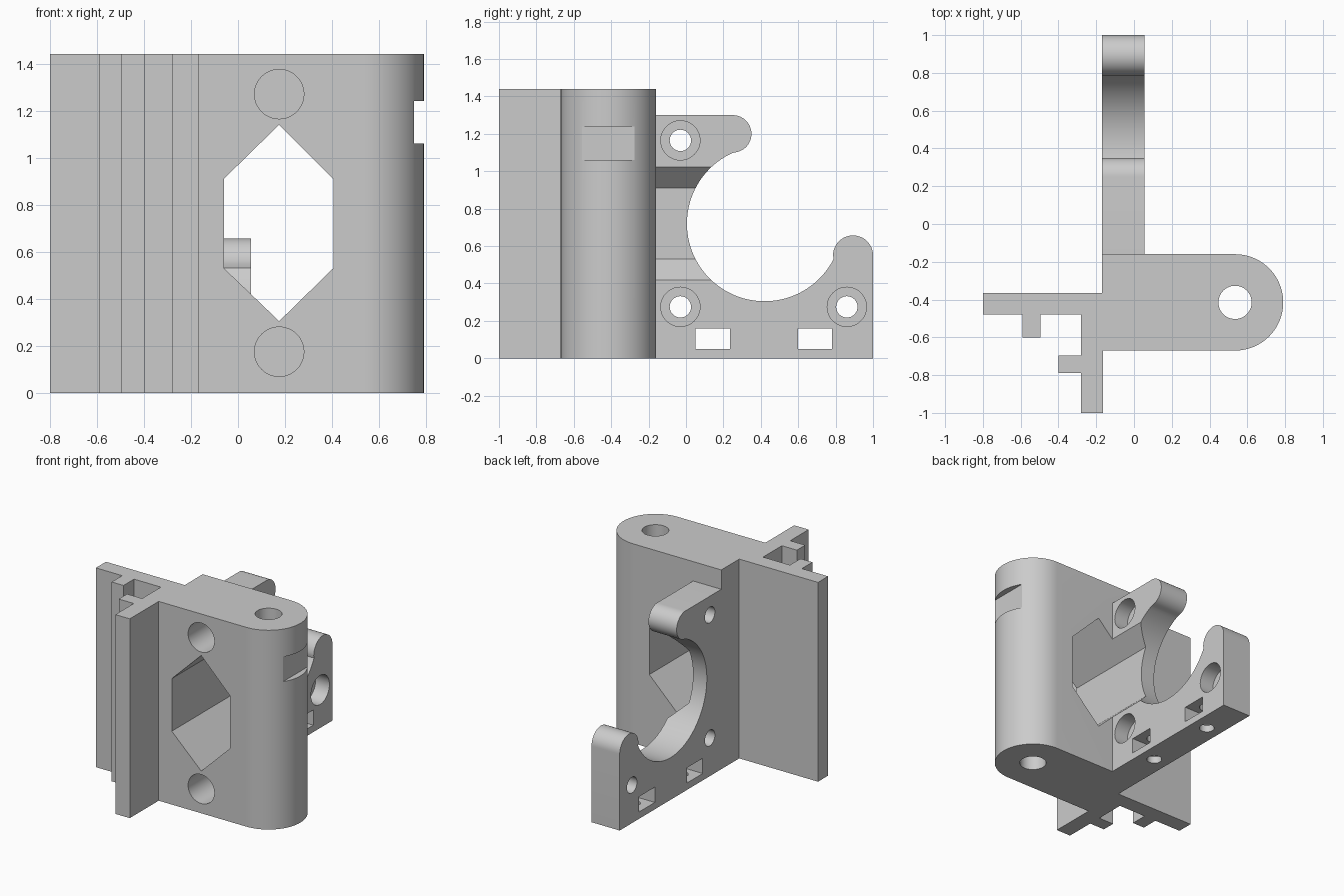
import bpy, bmesh
from math import sin, cos, radians

old = bpy.data.objects.get("Cube")
if old:
    bpy.data.objects.remove(old, do_unlink=True)

grey = bpy.data.materials.new("light_grey")
grey.use_nodes = True
grey.diffuse_color = (0.6, 0.6, 0.6, 1)
grey.node_tree.nodes["Principled BSDF"].inputs["Base Color"].default_value = (0.6, 0.6, 0.6, 1)


def arc(cx, cy, r, start, end, steps):
    angles = [radians(start + (end - start) * i / steps) for i in range(steps + 1)]
    return [(cx + r * cos(a), cy + r * sin(a)) for a in angles]


def circle(cx, cy, r):
    return arc(cx, cy, r, 0, 360, 48)[:-1]


def rect(a0, a1, b0, b1):
    return [(a0, b0), (a1, b0), (a1, b1), (a0, b1)]


def prism(name, profile, axis, low, high):
    """Extrude a flat profile along the x, y or z axis."""
    place = {"x": lambda a, b, t: (t, a, b),
             "y": lambda a, b, t: (a, t, b),
             "z": lambda a, b, t: (a, b, t)}[axis]
    bm = bmesh.new()
    bottom = [bm.verts.new(place(a, b, low)) for a, b in profile]
    top = [bm.verts.new(place(a, b, high)) for a, b in profile]
    bm.faces.new(bottom)
    bm.faces.new(top)
    for i in range(len(profile)):
        j = (i + 1) % len(profile)
        bm.faces.new((bottom[i], bottom[j], top[j], top[i]))
    bmesh.ops.recalc_face_normals(bm, faces=bm.faces)
    mesh = bpy.data.meshes.new(name)
    bm.to_mesh(mesh)
    bm.free()
    mesh.materials.append(grey)
    obj = bpy.data.objects.new(name, mesh)
    bpy.context.collection.objects.link(obj)
    return obj


def combine(target, tool, operation):
    """Apply a boolean and discard the tool."""
    mod = target.modifiers.new("combine", "BOOLEAN")
    mod.operation = operation
    mod.solver = "EXACT"
    mod.object = tool
    bpy.context.view_layer.objects.active = target
    bpy.ops.object.modifier_apply(modifier=mod.name)
    bpy.data.objects.remove(tool, do_unlink=True)


# Upright block with a rounded end, rear flange and channel rails
plan = [(-0.165, -1), (-0.165, -0.67)]
plan += arc(0.535, -0.415, 0.255, -90, 90, 48)
plan += [(-0.17, -0.16), (-0.17, -0.365), (-0.8, -0.365), (-0.8, -0.48),
         (-0.59, -0.48), (-0.59, -0.6), (-0.495, -0.6), (-0.495, -0.48),
         (-0.28, -0.48), (-0.28, -0.695), (-0.4, -0.695), (-0.4, -0.79),
         (-0.28, -0.79), (-0.28, -1)]
mount = prism("mount_body", plan, "z", 0, 1.44)

# Open ring bracket with two rounded arms
side = [(-0.25, 0), (1, 0)]
side += arc(0.893, 0.55, 0.107, 0, 180, 24)
side += arc(0.42, 0.72, 0.415, -27, -245, 72)
side += arc(0.25, 1.2, 0.1, -85, 90, 24)
side += [(-0.25, 1.3)]
combine(mount, prism("ring_bracket", side, "x", -0.17, 0.055), "UNION")

# Faceted window and blind sockets in the front
window = [(0.175, 0.305), (0.405, 0.53), (0.405, 0.91),
          (0.175, 1.14), (-0.06, 0.91), (-0.06, 0.53)]
cuts = [("window", window, "y", -1.2, 0.3)]
for z in (0.175, 1.27):
    cuts.append(("socket", circle(0.175, z, 0.105), "y", -0.8, -0.32))

# Vertical rod bore and flat notch in the rounded end
cuts.append(("rod_bore", circle(0.535, -0.415, 0.088), "z", -0.1, 1.6))
cuts.append(("end_notch", rect(-0.8, 0, 1.06, 1.24), "x", 0.748, 1))

# Counterbored bolt holes
for y, z in ((-0.03, 1.165), (-0.03, 0.275), (0.86, 0.275)):
    cuts.append(("bolt_hole", circle(y, z, 0.057), "x", -0.3, 0.3))
    cuts.append(("counterbore", circle(y, z, 0.105), "x", -0.055, 0.3))

# Nut slots with screw holes from below
for y in (0.143, 0.69):
    cuts.append(("nut_slot", rect(y - 0.091, y + 0.091, 0.05, 0.16), "x", -0.3, 0.3))
    cuts.append(("screw_hole", circle(-0.057, y, 0.05), "z", -0.1, 0.25))

for cut in cuts:
    combine(mount, prism(*cut), "DIFFERENCE")

bpy.ops.object.select_all(action="DESELECT")
mount.select_set(True)
bpy.context.view_layer.objects.active = mount
bpy.ops.object.shade_smooth_by_angle(angle=radians(30))
